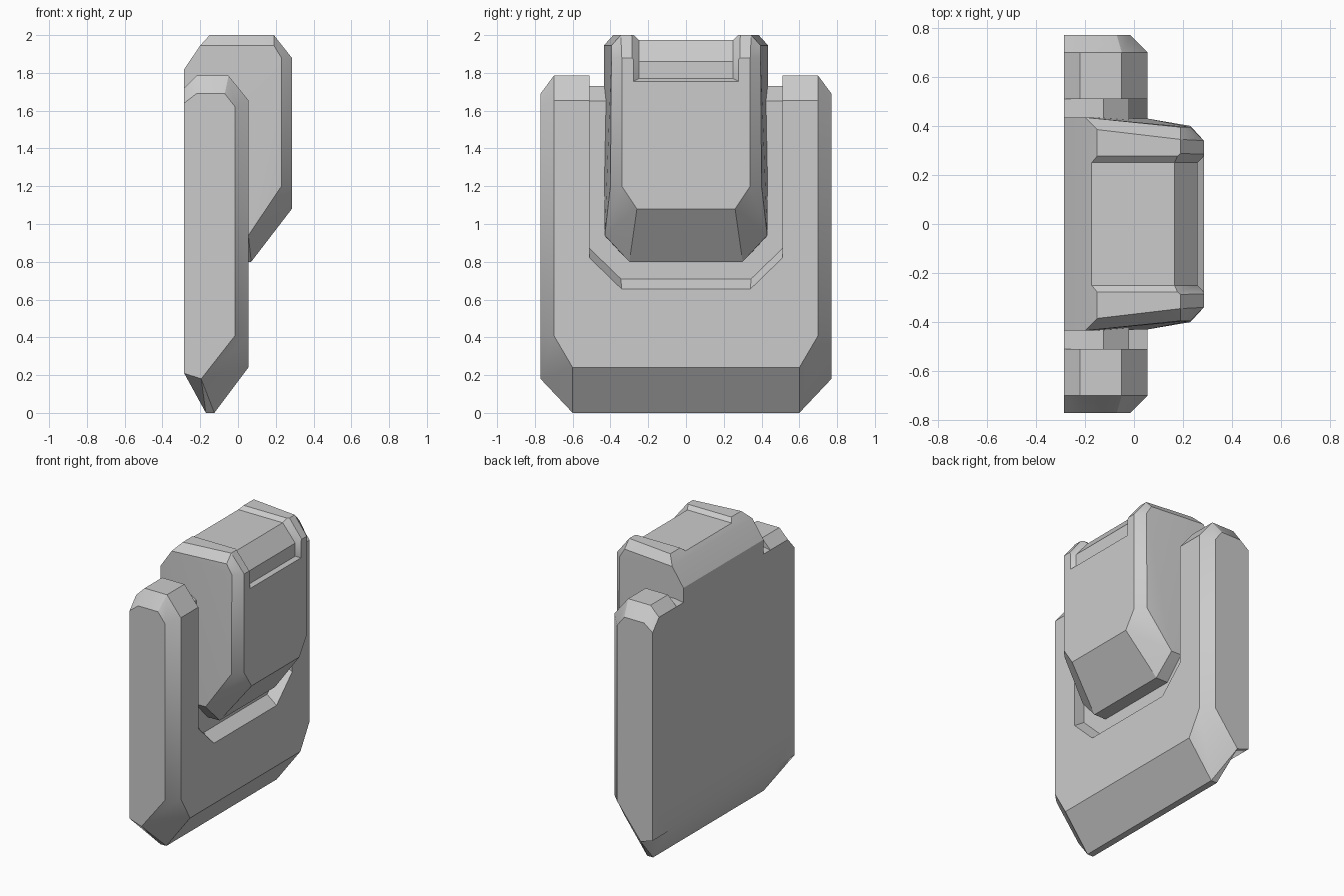
import bpy, bmesh, math

cube = bpy.data.objects.get("Cube")
if cube:
    bpy.data.objects.remove(cube, do_unlink=True)

grey = bpy.data.materials.new("plain_grey")
grey.use_nodes = True
colour = (0.6, 0.6, 0.6, 1)
grey.diffuse_color = colour
grey.node_tree.nodes["Principled BSDF"].inputs["Base Color"].default_value = colour


def to_object(name, bm):
    bmesh.ops.recalc_face_normals(bm, faces=bm.faces)
    mesh = bpy.data.meshes.new(name)
    bm.to_mesh(mesh)
    bm.free()
    mesh.materials.append(grey)
    obj = bpy.data.objects.new(name, mesh)
    bpy.context.collection.objects.link(obj)
    return obj


def mirrored_verts(bm, half):
    """Vertices of a half outline followed by its mirror image in y."""
    return ([bm.verts.new(p) for p in half]
            + [bm.verts.new((x, -y, z)) for x, y, z in reversed(half)])


def bridge(bm, first, second, closed=True):
    """Strip of quads between two rows of vertices."""
    n = len(first)
    for i in range(n if closed else n - 1):
        j = (i + 1) % n
        bm.faces.new((first[i], first[j], second[j], second[i]))


def smooth(obj):
    bpy.ops.object.select_all(action="DESELECT")
    obj.select_set(True)
    bpy.context.view_layer.objects.active = obj
    bpy.ops.object.shade_smooth_by_angle(angle=math.radians(30))


# Slab: half outlines from back to front, each running
# bottom, low corner, side, upper side, top, arm top, notch
bm = bmesh.new()
back = [(-0.285, y, z) for y, z in ((0.60, 0.21), (0.77, 0.21), (0.77, 0.41), (0.77, 1.64),
                                    (0.70, 1.72), (0.51, 1.72), (0.51, 1.72))]
rear_rim = [(-0.17, 0.60, 0), (-0.195, 0.77, 0.18), (-0.195, 0.77, 0.41), (-0.22, 0.77, 1.69),
            (-0.22, 0.70, 1.785), (-0.22, 0.51, 1.785), (-0.22, 0.51, 1.73)]
front_rim = [(-0.125, 0.60, 0), (-0.195, 0.77, 0.18), (-0.015, 0.77, 0.41), (-0.07, 0.77, 1.69),
             (-0.05, 0.70, 1.785), (-0.05, 0.51, 1.785), (-0.125, 0.51, 1.73)]
front_bevel = front_rim[:3] + [(-0.015, 0.77, 1.62)] + front_rim[4:]
front = [(0.055, 0.60, 0.24), (0.055, 0.70, 0.41), (0.055, 0.70, 0.41), (0.055, 0.70, 1.655),
         (0.055, 0.70, 1.655), (0.055, 0.51, 1.655), (-0.02, 0.51, 1.65)]
rings = [mirrored_verts(bm, half) for half in (back, rear_rim, front_rim, front_bevel, front)]
for a, b in zip(rings, rings[1:]):
    bridge(bm, a, b)
bm.faces.new(rings[0])

# U-shaped pocket in the slab: rim, sloping lip and floor
face = rings[-1]
rim = mirrored_verts(bm, [(0.055, 0.51, 0.82), (0.055, 0.34, 0.655)])
floor = mirrored_verts(bm, [(-0.02, 0.51, 0.87), (-0.02, 0.345, 0.71)])
bridge(bm, [face[5]] + rim + [face[8]], [face[6]] + floor + [face[7]], closed=False)
bm.faces.new([face[6]] + floor + [face[7]])
bm.faces.new(face[:6] + rim + face[8:])
bmesh.ops.remove_doubles(bm, verts=bm.verts, dist=0.0005)
smooth(to_object("slab", bm))

# Raised central block, its rear lower part buried in the slab
bm = bmesh.new()
mirrored_verts(bm, [
    (-0.285, 0.435, 1.82), (-0.285, 0.435, 1.70), (-0.15, 0.435, 0.94), (-0.1, 0.30, 0.80),
    (-0.2, 0.435, 1.945), (-0.15, 0.385, 2.0), (0.19, 0.345, 2.0), (0.19, 0.395, 1.945),
    (0.23, 0.395, 1.88), (0.23, 0.40, 1.2), (0.055, 0.43, 0.94), (0.285, 0.34, 1.88),
    (0.285, 0.34, 1.2), (0.285, 0.26, 1.08), (0.07, 0.30, 0.80)])
bmesh.ops.convex_hull(bm, input=bm.verts)
bmesh.ops.dissolve_limit(bm, angle_limit=math.radians(0.5), verts=bm.verts, edges=bm.edges)
block = to_object("central_block", bm)

# Shallow channel over the top of the block, with sloping walls
bm = bmesh.new()
channel_floor = [(-0.4, 1.975), (0.165, 1.975), (0.26, 1.86), (0.26, 1.77)]
channel_top = [(-0.4, 2.035), (0.195, 2.035), (0.32, 1.88), (0.32, 1.735)]
sections = [mirrored_verts(bm, [(x, 0.25, z), (u, 0.315, w)])
            for (x, z), (u, w) in zip(channel_floor, channel_top)]
for a, b in zip(sections, sections[1:]):
    bridge(bm, a, b)
bm.faces.new(sections[0])
bm.faces.new(sections[-1])
cutter = to_object("channel_cutter", bm)
cut = block.modifiers.new("channel", "BOOLEAN")
cut.operation, cut.solver, cut.object = "DIFFERENCE", "EXACT", cutter
bpy.context.view_layer.objects.active = block
bpy.ops.object.modifier_apply(modifier=cut.name)
bpy.data.objects.remove(cutter, do_unlink=True)
smooth(block)
